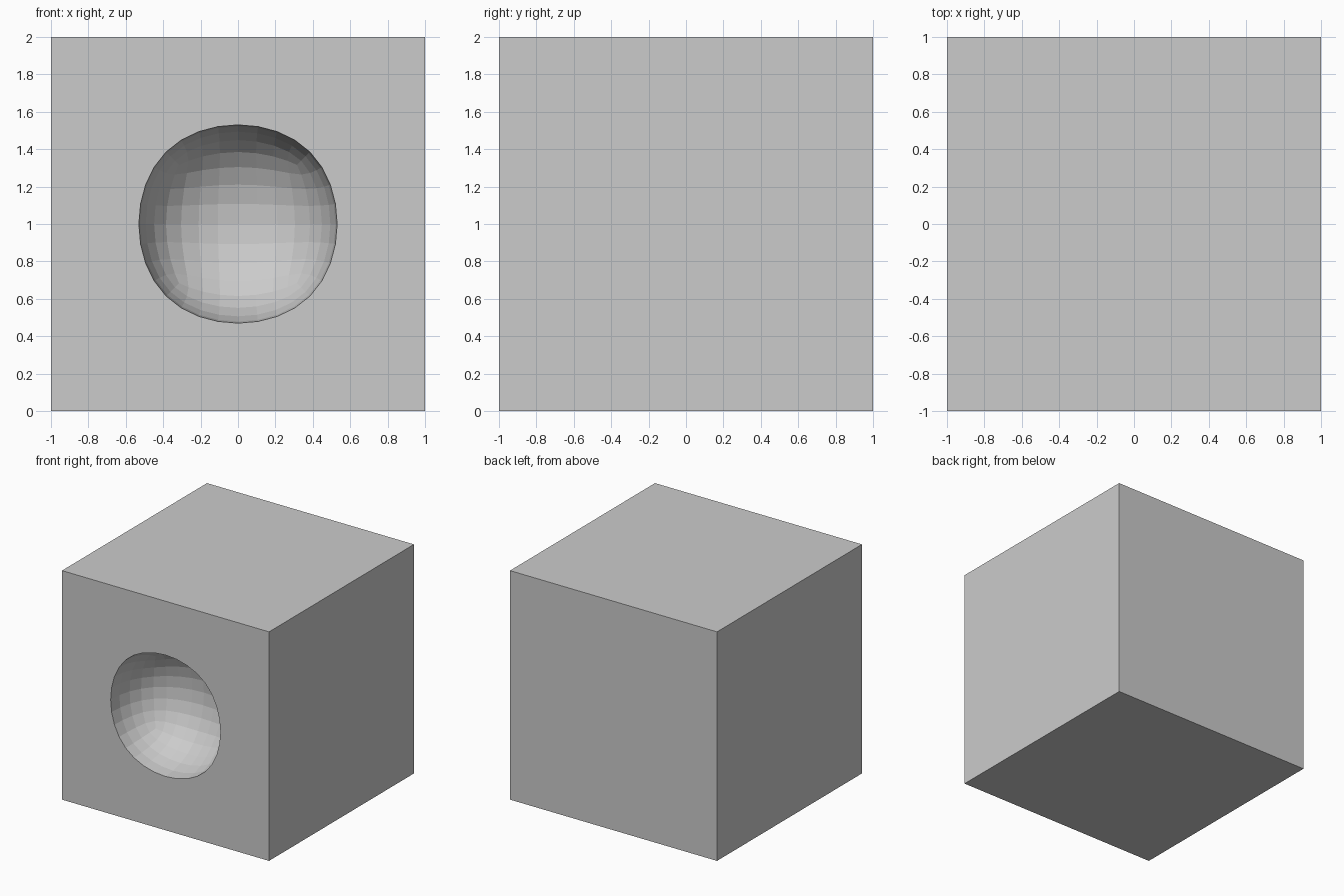
import bpy

default_cube = bpy.data.objects.get("Cube")
if default_cube:
    bpy.data.objects.remove(default_cube, do_unlink=True)

# Rounded cutter: a subdivided cube centred on the front face
bpy.ops.mesh.primitive_cube_add(size=1.263, location=(0, -1.0002, 1))
cutter = bpy.context.object
cutter.name = "hollow_cutter"
cutter.hide_render = True
rounding = cutter.modifiers.new("rounding", 'SUBSURF')
rounding.levels = rounding.render_levels = 3
bpy.ops.object.modifier_apply(modifier=rounding.name)
bpy.ops.object.shade_flat()

# Solid block
bpy.ops.mesh.primitive_cube_add(size=2, location=(0, 0, 1))
block = bpy.context.object
block.name = "block"

# Bowl-shaped hollow in the front
hollow = block.modifiers.new("hollow", 'BOOLEAN')
hollow.operation = 'DIFFERENCE'
hollow.solver = 'EXACT'
hollow.object = cutter
bpy.ops.object.modifier_apply(modifier=hollow.name)
bpy.ops.object.shade_flat()

bpy.data.objects.remove(cutter, do_unlink=True)
